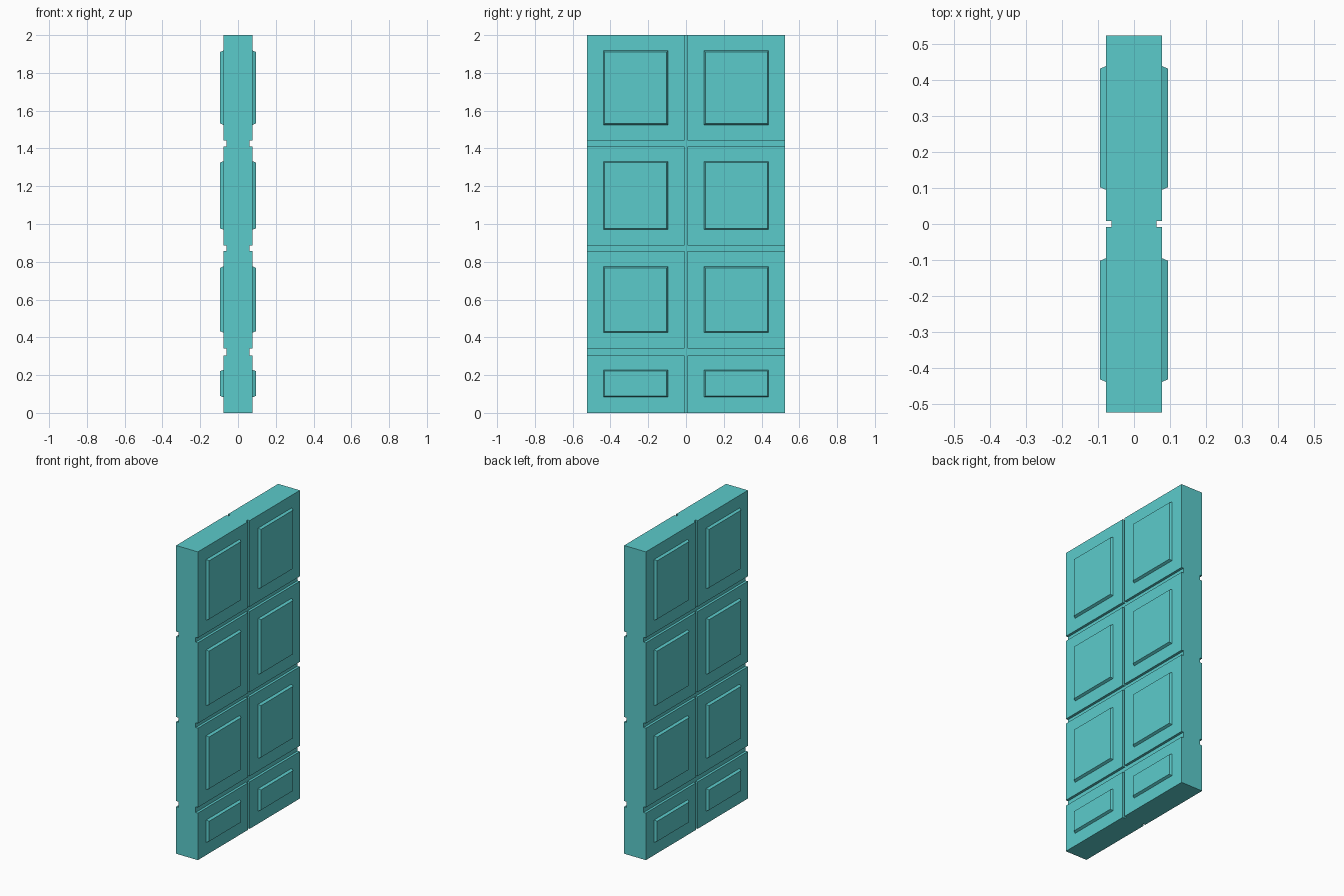
import bpy, bmesh
from mathutils import Vector

if "Cube" in bpy.data.objects:
    bpy.data.objects.remove(bpy.data.objects["Cube"])

HALF_T, HALF_W, HEIGHT = 0.078, 0.523, 2.0
RAISE, SLOPE = 0.094, 0.007

teal = bpy.data.materials.new("teal")
teal.diffuse_color = (0.105, 0.597, 0.597, 1.0)
teal.use_nodes = True
teal.node_tree.nodes["Principled BSDF"].inputs["Base Color"].default_value = teal.diffuse_color


def box(name, lo, hi):
    """Axis-aligned box from its two corners."""
    bm = bmesh.new()
    bmesh.ops.create_cube(bm, size=1.0)
    for v in bm.verts:
        v.co = Vector([hi[i] if v.co[i] > 0 else lo[i] for i in range(3)])
    mesh = bpy.data.meshes.new(name)
    bm.to_mesh(mesh)
    bm.free()
    ob = bpy.data.objects.new(name, mesh)
    bpy.context.collection.objects.link(ob)
    mesh.materials.append(teal)
    return ob


# Door slab
slab = box("door_slab", (-HALF_T, -HALF_W, 0), (HALF_T, HALF_W, HEIGHT))

# Grooves on both faces: three level ones and one upright
cutters = []
for side in (-1, 1):
    spans = [(0.062, -1, 1, z0, z1) for z0, z1 in
             ((0.305, 0.342), (0.856, 0.887), (1.410, 1.442))]
    spans.append((0.063, -0.009, 0.009, -1, 3))
    for depth, y0, y1, z0, z1 in spans:
        x0, x1 = sorted((side * depth, side * 0.2))
        cutter = box("groove_cutter", (x0, y0, z0), (x1, y1, z1))
        cutter.hide_render = True
        cutters.append(cutter)
        mod = slab.modifiers.new("groove", 'BOOLEAN')
        mod.operation = 'DIFFERENCE'
        mod.solver = 'EXACT'
        mod.object = cutter

# Bake the grooves and remove the cutters
bpy.context.view_layer.update()
deps = bpy.context.evaluated_depsgraph_get()
cut_mesh = bpy.data.meshes.new_from_object(slab.evaluated_get(deps))
slab.modifiers.clear()
slab.data = cut_mesh
for cutter in cutters:
    bpy.data.objects.remove(cutter)

# Raised panels with sloped edges, two columns by four rows on each face
rows = ((0.083, 0.228), (0.425, 0.775), (0.970, 1.332), (1.525, 1.918))
for side, face in ((-1, "left"), (1, "right")):
    for y0, y1 in ((-0.438, -0.095), (0.095, 0.438)):
        for z0, z1 in rows:
            x0, x1 = sorted((side * HALF_T, side * RAISE))
            panel = box("raised_panel_" + face, (x0, y0, z0), (x1, y1, z1))
            mid = Vector((0, (y0 + y1) / 2, (z0 + z1) / 2))
            for v in panel.data.vertices:
                if abs(v.co.x) > HALF_T + 0.005:
                    v.co.y -= SLOPE if v.co.y > mid.y else -SLOPE
                    v.co.z -= SLOPE if v.co.z > mid.z else -SLOPE
